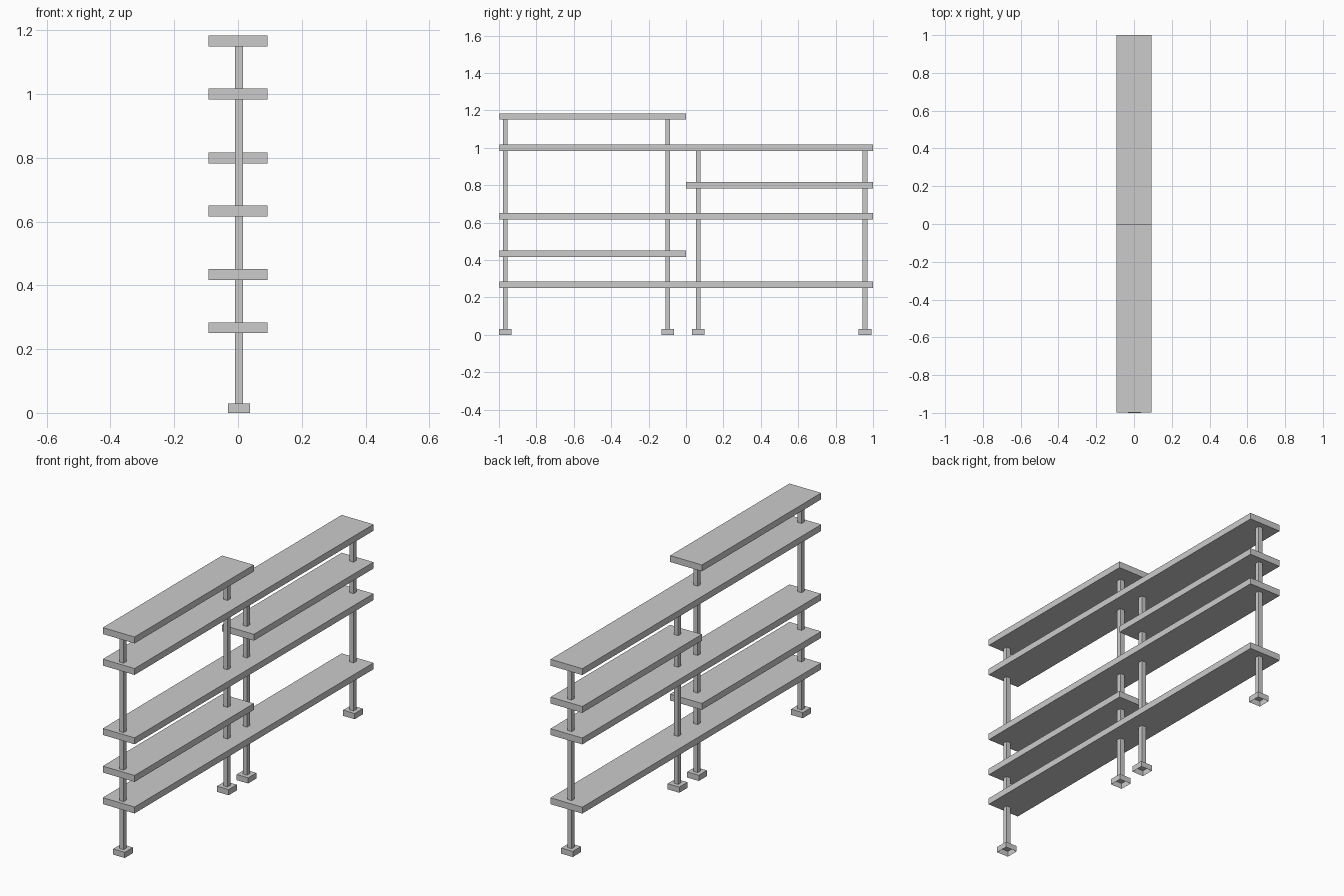
import bpy, bmesh

if "Cube" in bpy.data.objects:
    bpy.data.objects.remove(bpy.data.objects["Cube"])


def box(name, x0, x1, y0, y1, z0, z1, open_bottom=False):
    bm = bmesh.new()
    bmesh.ops.create_cube(bm, size=1)
    for v in bm.verts:
        v.co = ((x0 + x1) / 2 + v.co.x * (x1 - x0),
                (y0 + y1) / 2 + v.co.y * (y1 - y0),
                (z0 + z1) / 2 + v.co.z * (z1 - z0))
    if open_bottom:
        bm.normal_update()
        bottom = [f for f in bm.faces if f.normal.z < -0.9]
        bmesh.ops.delete(bm, geom=bottom, context='FACES_ONLY')
    mesh = bpy.data.meshes.new(name)
    bm.to_mesh(mesh)
    bm.free()
    ob = bpy.data.objects.new(name, mesh)
    bpy.context.collection.objects.link(ob)
    return ob


# Shelf boards: (name, y start, y end, bottom height)
THICK = 0.034
for name, y0, y1, z in [
    ("lower_long_shelf", -0.998, 1.0, 0.250),
    ("lower_half_shelf", -0.998, 0.0, 0.417),
    ("middle_long_shelf", -0.998, 1.0, 0.616),
    ("upper_half_shelf", 0.0, 1.0, 0.783),
    ("upper_long_shelf", -0.998, 1.0, 0.983),
    ("top_half_shelf", -0.998, 0.0, 1.150),
]:
    box(name, -0.093, 0.093, y0, y1, z, z + THICK)

# Posts, each standing on an open-bottomed foot
PX, PW, FW, FH = 0.003, 0.0125, 0.034, 0.03
for i, (y, top) in enumerate([(-0.966, 1.15), (-0.097, 1.15),
                              (0.066, 0.983), (0.957, 0.983)], 1):
    box(f"post_{i}", PX - PW, PX + PW, y - PW, y + PW, FH, top)
    box(f"foot_{i}", PX - FW, PX + FW, y - FW, y + FW, 0, FH, open_bottom=True)
